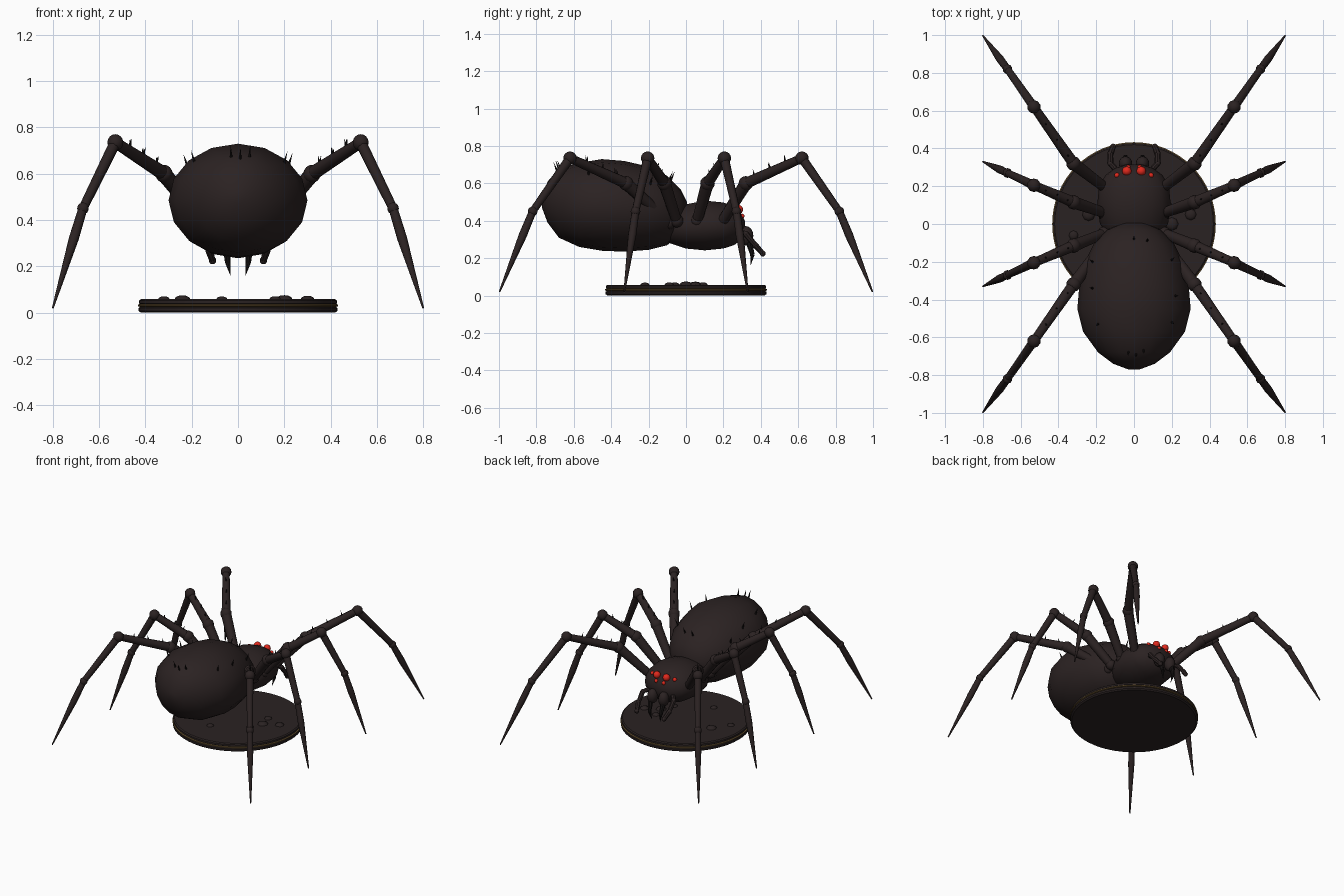
import bpy, bmesh, math, random
from mathutils import Vector, Matrix

random.seed(4)
old = bpy.data.objects.get("Cube")
if old:
    bpy.data.objects.remove(old, do_unlink=True)


def material(name, rgb):
    m = bpy.data.materials.new(name)
    m.use_nodes = True
    color = (*rgb, 1)
    m.diffuse_color = color
    m.node_tree.nodes["Principled BSDF"].inputs["Base Color"].default_value = color
    return m


SHELL = material("dark brown shell", (0.024, 0.016, 0.016))
BRISTLE = material("near black bristle", (0.009, 0.007, 0.007))
RED = material("red eye", (0.75, 0.022, 0.012))
GOLD = material("old gold trim", (0.13, 0.08, 0.028))
STONE = material("dark stone", (0.023, 0.016, 0.016))


def finish(name, bm, mat, angle=40):
    bmesh.ops.recalc_face_normals(bm, faces=bm.faces)
    mesh = bpy.data.meshes.new(name)
    bm.to_mesh(mesh)
    bm.free()
    obj = bpy.data.objects.new(name, mesh)
    bpy.context.collection.objects.link(obj)
    mesh.materials.append(mat)
    bpy.ops.object.select_all(action="DESELECT")
    obj.select_set(True)
    bpy.context.view_layer.objects.active = obj
    bpy.ops.object.shade_smooth_by_angle(angle=math.radians(angle))
    return obj


def cone(bm, a, b, r1, r2, sides=10):
    a, b = Vector(a), Vector(b)
    turn = (b - a).to_track_quat("Z", "Y").to_matrix().to_4x4()
    bmesh.ops.create_cone(bm, cap_ends=True, segments=sides, radius1=r1, radius2=r2,
                          depth=(b - a).length, matrix=Matrix.Translation((a + b) / 2) @ turn)


def ball(bm, c, r, scale=(1, 1, 1), u=10, v=8):
    place = Matrix.Translation(c) @ Matrix.Diagonal((*scale, 1))
    bmesh.ops.create_uvsphere(bm, u_segments=u, v_segments=v, radius=r, matrix=place)


def bridge(bm, rings):
    n = len(rings[0])
    for a, b in zip(rings, rings[1:]):
        for i in range(n):
            j = (i + 1) % n
            bm.faces.new((a[i], a[j], b[j], b[i]))
    bm.faces.new(rings[0])
    bm.faces.new(rings[-1])


def body(name, profile, sides):
    # Stations along y: position, half width, bottom, top
    bm = bmesh.new()
    rings = []
    for y, w, low, high in profile:
        mid, half = (low + high) / 2, (high - low) / 2
        turns = [math.tau * i / sides for i in range(sides)]
        rings.append([bm.verts.new((w * math.cos(t), y, mid + half * math.sin(t))) for t in turns])
    bridge(bm, rings)
    return finish(name, bm, SHELL, 60)


# Abdomen and head section
ABDOMEN = [(-0.77, 0.03, 0.47, 0.53), (-0.74, 0.11, 0.39, 0.61), (-0.68, 0.19, 0.31, 0.68),
           (-0.57, 0.27, 0.26, 0.71), (-0.45, 0.3, 0.24, 0.73), (-0.33, 0.29, 0.235, 0.72),
           (-0.2, 0.26, 0.245, 0.69), (-0.1, 0.21, 0.27, 0.64), (-0.03, 0.14, 0.33, 0.57),
           (0.005, 0.06, 0.4, 0.5)]
body("abdomen", ABDOMEN, 16)
body("head_section", [(-0.13, 0.05, 0.31, 0.41), (-0.09, 0.12, 0.28, 0.45), (0, 0.18, 0.25, 0.49),
                      (0.1, 0.195, 0.24, 0.51), (0.2, 0.185, 0.25, 0.5), (0.26, 0.15, 0.27, 0.475),
                      (0.295, 0.1, 0.3, 0.44), (0.315, 0.04, 0.34, 0.4)], 18)


# Bristles on the abdomen
def abdomen_point(x, y):
    for (y0, w0, l0, h0), (y1, w1, l1, h1) in zip(ABDOMEN, ABDOMEN[1:]):
        if y0 <= y <= y1:
            t = (y - y0) / (y1 - y0)
            w, low, high = w0 + t * (w1 - w0), l0 + t * (l1 - l0), h0 + t * (h1 - h0)
            lift = math.sqrt(max(0, 1 - (x / w) ** 2))
            return Vector((x, y, (low + high) / 2 + lift * (high - low) / 2))


bm = bmesh.new()
for x, y in [(0, -0.08), (0.07, -0.09), (-0.22, -0.2), (0.2, -0.19), (-0.22, -0.34), (0.22, -0.38),
             (-0.19, -0.53), (0.2, -0.52), (-0.03, -0.68), (0.01, -0.69), (0.05, -0.67)]:
    p = abdomen_point(x, y)
    out = (p - Vector((0, -0.38, 0.3))).normalized() + Vector((0, 0, 0.8))
    cone(bm, p - out * 0.005, p + out * 0.03, 0.007, 0, 6)
finish("abdomen_bristles", bm, BRISTLE)

# Legs: root, hip joint, knee, ankle, tip
FRONT = [(0.15, 0.19, 0.39), (0.32, 0.32, 0.6), (0.53, 0.62, 0.735), (0.67, 0.82, 0.45), (0.8, 0.997, 0.02)]
MIDDLE = [(0.16, 0.06, 0.4), (0.32, 0.115, 0.6), (0.53, 0.205, 0.735), (0.67, 0.27, 0.45), (0.8, 0.33, 0.02)]


def flipped(path, root_y):
    pts = [(x, -y, z) for x, y, z in path]
    pts[0] = (pts[0][0], root_y, pts[0][2])
    return pts


LEGS = {"front": FRONT, "front_middle": MIDDLE,
        "rear_middle": flipped(MIDDLE, -0.05), "rear": flipped(FRONT, -0.09)}
for side, s in (("left", 1), ("right", -1)):
    for label, path in LEGS.items():
        root, hip, knee, ankle, tip = [Vector((x * s, y, z)) for x, y, z in path]
        bm = bmesh.new()
        ball(bm, root, 0.036)
        cone(bm, root, hip, 0.028, 0.034)
        ball(bm, hip, 0.039)
        cone(bm, hip, knee, 0.031, 0.024)
        ball(bm, knee, 0.036)
        cone(bm, knee, ankle, 0.025, 0.02)
        ball(bm, ankle, 0.026)
        shin = ankle.lerp(tip, 0.3)
        cone(bm, ankle, shin, 0.02, 0.022)
        cone(bm, shin, tip, 0.022, 0.004)
        finish(f"{side}_{label}_leg", bm, SHELL)
        # Spikes along the thigh
        bm = bmesh.new()
        for t in (0.15, 0.42, 0.7):
            p = hip.lerp(knee, t) + Vector((0, 0, 0.022))
            lean = Vector((random.uniform(-0.01, 0.01), random.uniform(-0.01, 0.01), 0.035))
            cone(bm, p, p + lean, 0.006, 0, 6)
        finish(f"{side}_{label}_leg_spikes", bm, BRISTLE)

    # Jaw, fang and feeler
    bm = bmesh.new()
    ball(bm, (0.045 * s, 0.32, 0.32), 0.04, (0.9, 1, 1.3))
    finish(f"{side}_jaw", bm, SHELL)
    bm = bmesh.new()
    cone(bm, (0.05 * s, 0.335, 0.29), (0.045 * s, 0.355, 0.22), 0.018, 0.012, 8)
    cone(bm, (0.045 * s, 0.355, 0.22), (0.033 * s, 0.345, 0.16), 0.012, 0, 8)
    finish(f"{side}_fang", bm, BRISTLE)
    bm = bmesh.new()
    feeler = [Vector((x * s, y, z)) for x, y, z in
              [(0.08, 0.27, 0.35), (0.125, 0.32, 0.33), (0.125, 0.37, 0.27), (0.11, 0.41, 0.225)]]
    for a, b in zip(feeler, feeler[1:]):
        cone(bm, a, b, 0.017, 0.014, 8)
        ball(bm, b, 0.016, u=8, v=6)
    finish(f"{side}_feeler", bm, SHELL)

    # Eyes
    bm = bmesh.new()
    for x, y, z, r in [(0.038, 0.28, 0.46, 0.025), (0.09, 0.258, 0.45, 0.014), (0.03, 0.3, 0.425, 0.013)]:
        ball(bm, (x * s, y, z), r, u=12)
    finish(f"{side}_eyes", bm, RED)


# Round base with a gold band
def disc(name, steps, mat):
    bm = bmesh.new()
    turns = [math.tau * i / 64 for i in range(64)]
    bridge(bm, [[bm.verts.new((r * math.cos(t), r * math.sin(t), z)) for t in turns] for r, z in steps])
    finish(name, bm, mat, 30)


disc("base_plinth", [(0.42, 0), (0.43, 0.008), (0.43, 0.02), (0.422, 0.027)], STONE)
disc("base_trim", [(0.425, 0.025), (0.433, 0.028), (0.433, 0.034), (0.425, 0.037)], GOLD)
disc("base_top", [(0.422, 0.035), (0.428, 0.04), (0.428, 0.052), (0.42, 0.058)], STONE)

# Pebbles
bm = bmesh.new()
for x, y, r in [(0.3, 0.05, 0.03), (0.2, 0, 0.035), (0.16, -0.09, 0.025), (-0.07, -0.22, 0.024),
                (-0.24, 0.05, 0.034), (-0.32, -0.06, 0.025), (0.18, 0.09, 0.026)]:
    ball(bm, (x, y, 0.058), r, (1, 1, 0.5), 8, 6)
finish("pebbles", bm, STONE)
